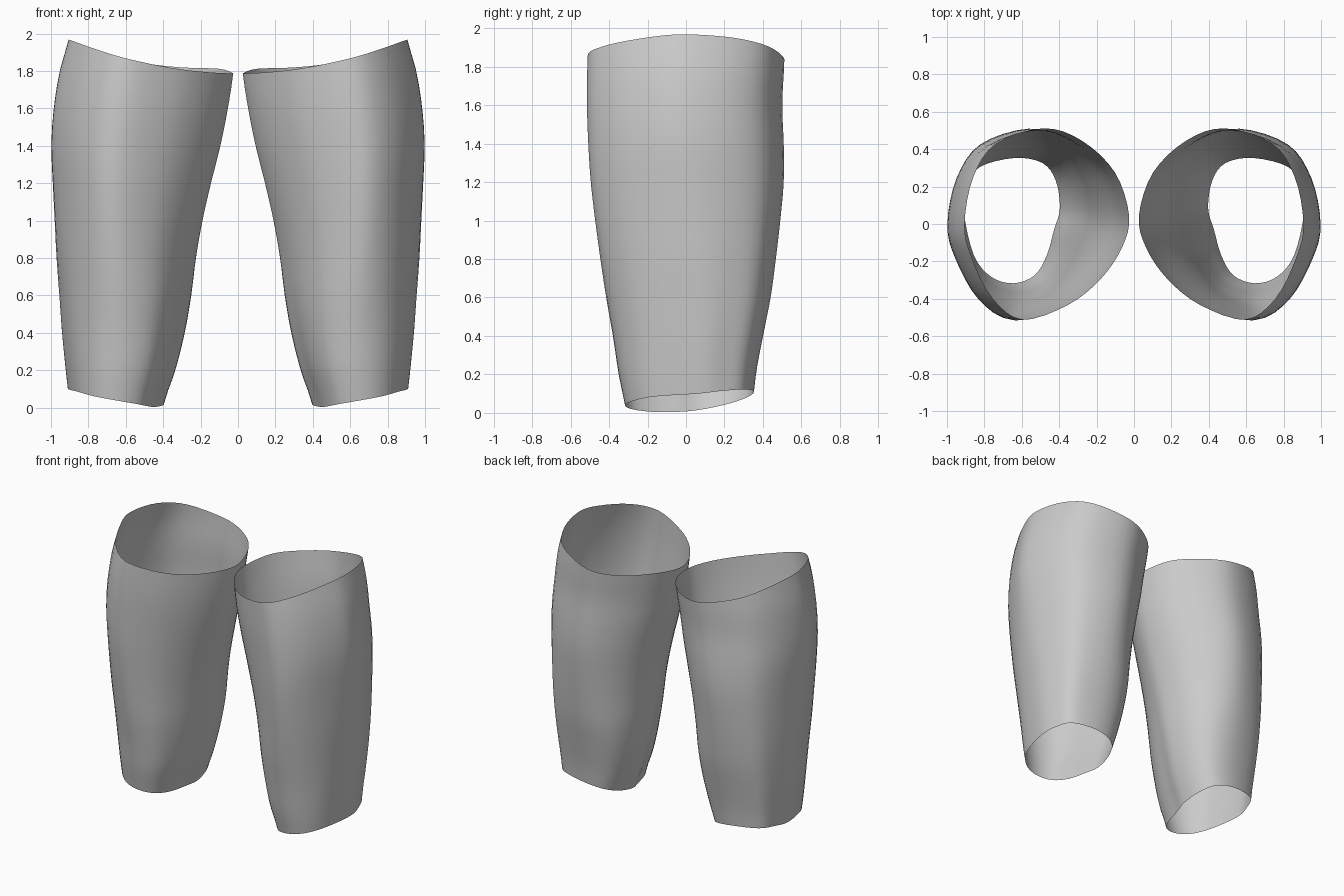
import bpy, bmesh, math

if "Cube" in bpy.data.objects:
    bpy.data.objects.remove(bpy.data.objects["Cube"])

SIDES, ROWS = 52, 24


def spline(p, x, closed=False):
    """Catmull-Rom value of list p at index position x."""
    n = len(p)
    i = math.floor(x) if closed else min(max(math.floor(x), 0), n - 2)
    t = x - i
    pick = (lambda k: p[k % n]) if closed else (lambda k: p[min(max(k, 0), n - 1)])
    a, b, c, d = (pick(i + k) for k in (-1, 0, 1, 2))
    return b + 0.5 * t * (c - a + t * (2*a - 5*b + 4*c - d + t * (3*(b - c) + d - a)))


# Extents of the leg every 0.2 units of height
X_IN = [.40, .335, .285, .25, .225, .19, .145, .095, .055, .025, .01]
X_OUT = [.90, .92, .94, .955, .97, .98, .99, .998, .985, .953, .90]
Y_MIN = [-.312, -.35, -.38, -.415, -.445, -.472, -.495, -.508, -.515, -.513, -.505]
Y_MAX = [.345, .363, .40, .44, .467, .49, .508, .508, .50, .51, .515]

# Rim outlines (x, y, z), counter-clockwise from the outer side
HEM = [(.91, .07, .10), (.89, .20, .115), (.83, .31, .122), (.65, .36, .112),
       (.50, .335, .085), (.42, .24, .05), (.39, .09, .018), (.42, -.03, .006),
       (.46, -.17, .005), (.53, -.28, .018), (.65, -.32, .038), (.77, -.28, .06),
       (.86, -.16, .085)]
TOP = [(.91, .0, 1.968), (.86, .25, 1.95), (.73, .43, 1.905), (.47, .515, 1.84),
       (.27, .45, 1.818), (.10, .28, 1.812), (.025, .05, 1.788), (.06, -.12, 1.788),
       (.17, -.29, 1.795), (.34, -.43, 1.816), (.58, -.51, 1.866), (.75, -.40, 1.915),
       (.87, -.18, 1.955)]


def unit_outline(pts):
    """Scale an outline to the -1..1 square; return u, v and z lists."""
    out = []
    for k in (0, 1):
        lo, hi = min(p[k] for p in pts), max(p[k] for p in pts)
        out.append([(2 * p[k] - lo - hi) / (hi - lo) for p in pts])
    return out + [[p[2] for p in pts]]


hem, top = unit_outline(HEM), unit_outline(TOP)
bm = bmesh.new()
rings = []
for r in range(ROWS + 1):
    t = r / ROWS
    blend = min(1, t / 0.75)
    blend = blend * blend * (3 - 2 * blend)
    ring = []
    for s in range(SIDES):
        q = s * len(HEM) / SIDES
        u0, v0, z0 = (spline(c, q, True) for c in hem)
        u1, v1, z1 = (spline(c, q, True) for c in top)
        z = z0 + (z1 - z0) * t
        u, v = u0 + (u1 - u0) * blend, v0 + (v1 - v0) * blend
        xi, xo, ya, yb = (spline(c, z / 0.2) for c in (X_IN, X_OUT, Y_MIN, Y_MAX))
        ring.append(bm.verts.new(((xi + xo) / 2 + u * (xo - xi) / 2,
                                  (ya + yb) / 2 + v * (yb - ya) / 2, z)))
    rings.append(ring)
for lower, upper in zip(rings, rings[1:]):
    for s in range(SIDES):
        n = (s + 1) % SIDES
        bm.faces.new((lower[s], lower[n], upper[n], upper[s])).smooth = True

# Open leg tube, mirrored to the other side
mesh = bpy.data.meshes.new("leg_sleeves")
bm.to_mesh(mesh)
bm.free()
legs = bpy.data.objects.new("leg_sleeves", mesh)
bpy.context.collection.objects.link(legs)
mirror = legs.modifiers.new("mirror", 'MIRROR')
mirror.use_axis = (True, False, False)
mirror.use_mirror_merge = False
